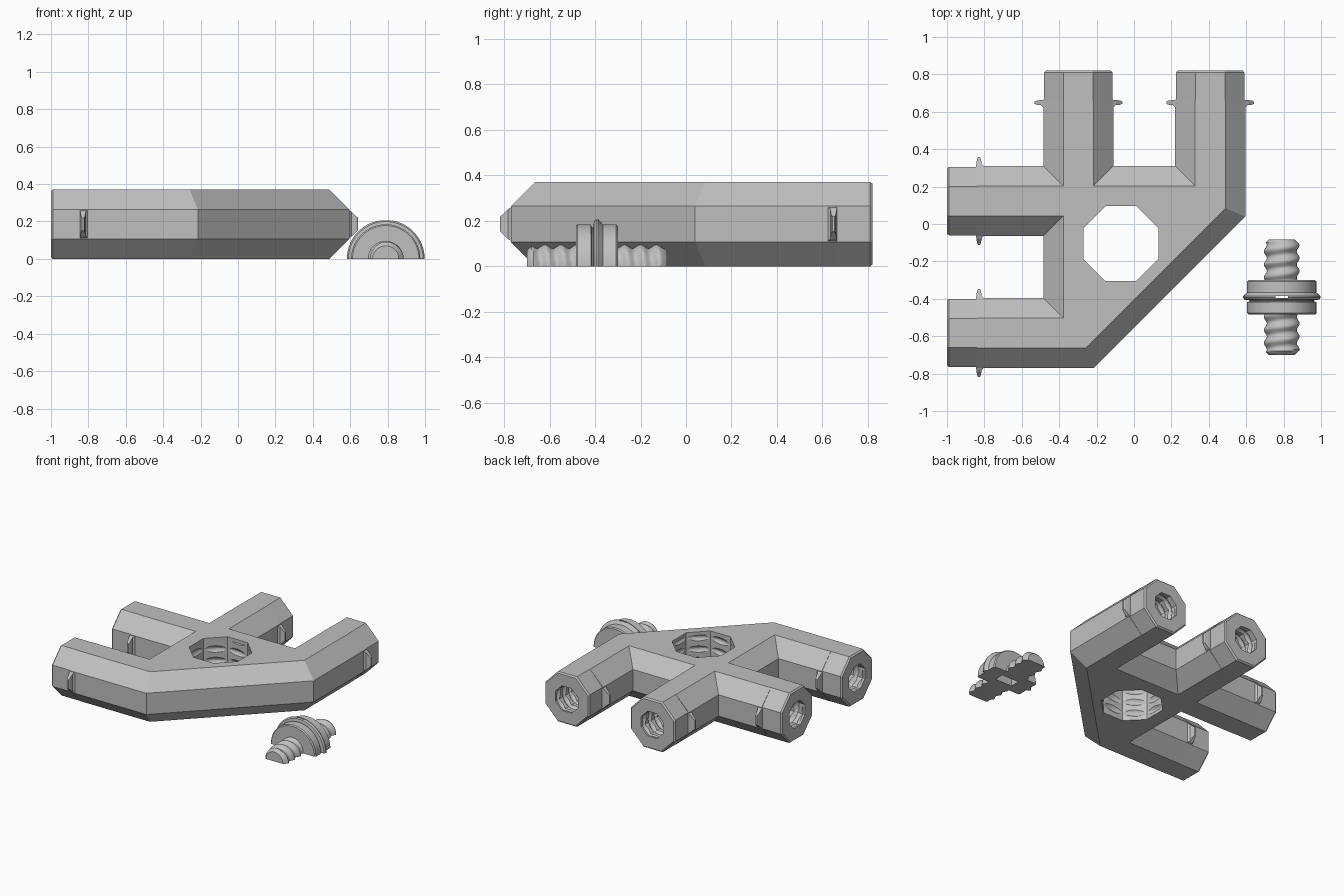
import bpy, bmesh, math
from mathutils import Vector, Matrix

if "Cube" in bpy.data.objects:
    bpy.data.objects.remove(bpy.data.objects["Cube"])

grey = bpy.data.materials.new("plain grey")
grey.diffuse_color = (0.53, 0.53, 0.53, 1)
grey.use_nodes = True
grey.node_tree.nodes["Principled BSDF"].inputs["Base Color"].default_value = grey.diffuse_color


def make(name, bm, smooth=False):
    bmesh.ops.recalc_face_normals(bm, faces=bm.faces)
    me = bpy.data.meshes.new(name)
    bm.to_mesh(me)
    bm.free()
    me.materials.append(grey)
    ob = bpy.data.objects.new(name, me)
    bpy.context.collection.objects.link(ob)
    if smooth:
        me.shade_smooth()
        me.set_sharp_from_angle(angle=math.radians(35))
    return ob


def loft(bm, rings):
    """Closed skin through rings of points, capped at both ends."""
    vs = [[bm.verts.new(p) for p in r] for r in rings]
    n = len(vs[0])
    for a, b in zip(vs, vs[1:]):
        for i in range(n):
            j = (i + 1) % n
            bm.faces.new((a[i], a[j], b[j], b[i]))
    bm.faces.new(vs[0])
    bm.faces.new(vs[-1])


def lathe(profile, n, matrix, phase=0.0):
    """Revolve (radius, height) points about the local z axis."""
    bm = bmesh.new()
    ang = [phase + math.tau * i / n for i in range(n)]
    loft(bm, [[matrix @ Vector((r * math.cos(a), r * math.sin(a), h)) for a in ang]
              for r, h in profile])
    return bm


def thread(radius, depth, pitch, z0, z1, matrix, n=32, taper=None):
    """Rounded helical thread about the local z axis."""
    bm = bmesh.new()
    rows = int((z1 - z0) / pitch * 10)
    rings = []
    for k in range(rows + 1):
        z = z0 + (z1 - z0) * k / rows
        ring = []
        for i in range(n):
            a = math.tau * i / n
            r = radius - depth / 2 + depth / 2 * math.cos(math.tau * z / pitch - a)
            if taper:
                r = min(r, taper + z1 - z)
            ring.append(matrix @ Vector((r * math.cos(a), r * math.sin(a), z)))
        rings.append(ring)
    loft(bm, rings)
    return bm


def cut(ob, cutter):
    cutter.hide_render = True
    m = ob.modifiers.new("cut", 'BOOLEAN')
    m.operation, m.solver, m.object = 'DIFFERENCE', 'EXACT', cutter
    bpy.context.view_layer.objects.active = ob
    bpy.ops.object.modifier_apply(modifier=m.name)
    bpy.data.objects.remove(cutter)


def box(name, size, loc):
    bm = bmesh.new()
    bmesh.ops.create_cube(bm, size=1, matrix=Matrix.Translation(loc) @ Matrix.Diagonal((*size, 1)))
    return make(name, bm)


# Arms: centre of the open end and outward direction
TOP, CH, TIP = 0.372, 0.107, 0.16
arms = [(Vector((-1, 0.1225, 0)), Vector((-1, 0, 0))),
        (Vector((-1, -0.5825, 0)), Vector((-1, 0, 0))),
        (Vector((-0.2975, 0.82, 0)), Vector((0, 1, 0))),
        (Vector((0.4075, 0.82, 0)), Vector((0, 1, 0)))]

# Body outline, counter-clockwise, arms stopping short of their tips
ex, ey = -1 + TIP, 0.82 - TIP
outline = [Vector(p) for p in (
    (ex, -0.77), (-0.215, -0.77), (0.595, 0.04), (0.595, ey), (0.22, ey), (0.22, 0.31),
    (-0.11, 0.31), (-0.11, ey), (-0.485, ey), (-0.485, 0.31), (ex, 0.31), (ex, -0.065),
    (-0.485, -0.065), (-0.485, -0.395), (ex, -0.395))]
N = len(outline)


def on_end(a, b):
    return max(abs(a.x - ex), abs(b.x - ex)) < 1e-3 or max(abs(a.y - ey), abs(b.y - ey)) < 1e-3


is_end = [on_end(outline[i], outline[(i + 1) % N]) for i in range(N)]


def inset_corner(i):
    """Corner moved in by the chamfer, staying on the arm end planes."""
    rows = []
    for e in (i - 1, i):
        a, b = outline[e % N], outline[(e + 1) % N]
        d = (b - a).normalized()
        nrm = Vector((-d.y, d.x))
        rows.append((nrm, nrm.dot(a) + (0 if is_end[e % N] else CH)))
    (n1, c1), (n2, c2) = rows
    det = n1.x * n2.y - n1.y * n2.x
    return Vector(((c1 * n2.y - c2 * n1.y) / det, (n1.x * c2 - n2.x * c1) / det))


inner = [inset_corner(i) for i in range(N)]
bm = bmesh.new()
levels = [[bm.verts.new((p.x, p.y, z)) for p in pts] for pts, z in
          ((inner, 0), (outline, CH), (outline, TOP - CH), (inner, TOP))]
bm.faces.new(levels[0])
bm.faces.new(levels[3])
ends = []
for i in range(N):
    j = (i + 1) % N
    if is_end[i]:
        ends.append(bm.faces.new([l[i] for l in levels] + [l[j] for l in reversed(levels)]))
    else:
        for a, b in zip(levels, levels[1:]):
            bm.faces.new((a[i], a[j], b[j], b[i]))
bmesh.ops.recalc_face_normals(bm, faces=bm.faces)

# Slightly narrower arm tips with a small end bevel
for f in ends:
    c = f.calc_center_median()
    direction = Vector((-1, 0, 0)) if abs(c.x - ex) < 0.01 else Vector((0, 1, 0))
    for move, side, height in ((0, 0.975, 1), (TIP - 0.01, 1, 1), (0.01, 0.95, 0.95)):
        c = f.calc_center_median()
        f = bmesh.ops.extrude_discrete_faces(bm, faces=[f])['faces'][0]
        for v in f.verts:
            o = v.co - c
            v.co = c + Vector((o.x * side, o.y * side, o.z * height)) + direction * move
body = make("connector_body", bm)

# Octagonal threaded hub opening
APO = 1 / math.cos(math.pi / 8)
hub = Matrix.Translation((-0.07, -0.105, 0))
cut(body, make("hub_cutter", lathe([(0.2 * APO, -0.1), (0.2 * APO, 0.5)], 8, hub, math.pi / 8)))
cut(body, make("hub_thread_cutter", thread(0.214, 0.022, 0.085, 0.025, 0.347, hub, 48)))

# Threaded sockets in the arm ends, and side lugs
for k, (end, d) in enumerate(arms):
    m = Matrix.Translation(end + Vector((0, 0, TOP / 2))) @ d.to_track_quat('Z', 'Y').to_matrix().to_4x4()
    cut(body, make("socket_cutter", lathe([(0.092 * APO, -0.27), (0.092 * APO, 0.1)], 8, m, math.pi / 8)))
    cut(body, make("socket_thread_cutter", thread(0.106, 0.02, 0.07, -0.26, -0.015, m)))
    side = Vector((-d.y, d.x, 0))
    for s in (-1, 1):
        bm = bmesh.new()
        rings = []
        for lat, d0, d1, z0, z1 in ((0.178, 0.155, 0.205, 0.107, 0.265),
                                    (0.2, 0.157, 0.185, 0.12, 0.252),
                                    (0.225, 0.161, 0.182, 0.145, 0.227),
                                    (0.235, 0.166, 0.176, 0.153, 0.219)):
            rings.append([end - d * a + side * s * lat + Vector((0, 0, z))
                          for a, z in ((d0, z0), (d1, z0), (d1, z1), (d0, z1))])
        loft(bm, rings)
        make(f"arm_lug_{k}_{'left' if s < 0 else 'right'}", bm)


# Half screw lying on its flat side
def halve(bm):
    res = bmesh.ops.bisect_plane(bm, geom=bm.verts[:] + bm.edges[:] + bm.faces[:],
                                 plane_co=(0, 0, 0), plane_no=(0, 0, 1), clear_inner=True)
    rim = [g for g in res['geom_cut'] if isinstance(g, bmesh.types.BMEdge)]
    bmesh.ops.holes_fill(bm, edges=rim)
    return bm


place = Matrix.Translation((0.79, -0.392, 0))
along = {"back": Matrix.Rotation(-math.pi / 2, 4, 'X'), "front": Matrix.Rotation(math.pi / 2, 4, 'X')}
for name, rot in along.items():
    make(f"screw_shaft_{name}",
         halve(thread(0.096, 0.016, 0.07, 0.085, 0.308, place @ rot, 33, 0.07)), True)
collar = make("screw_collar", halve(lathe(
    [(0.178, -0.092), (0.185, -0.085), (0.185, -0.026), (0.172, -0.022), (0.172, -0.016),
     (0.2, -0.012), (0.208, -0.002), (0.208, 0.006), (0.185, 0.026), (0.185, 0.085),
     (0.178, 0.092)], 49, place @ along["back"])), True)
cut(collar, box("pin_pocket_cutter", (0.14, 0.07, 0.2), (0.79, -0.392, 0)))
cut(collar, box("pin_slot_cutter", (0.065, 0.012, 0.6), (0.79, -0.39, 0)))
